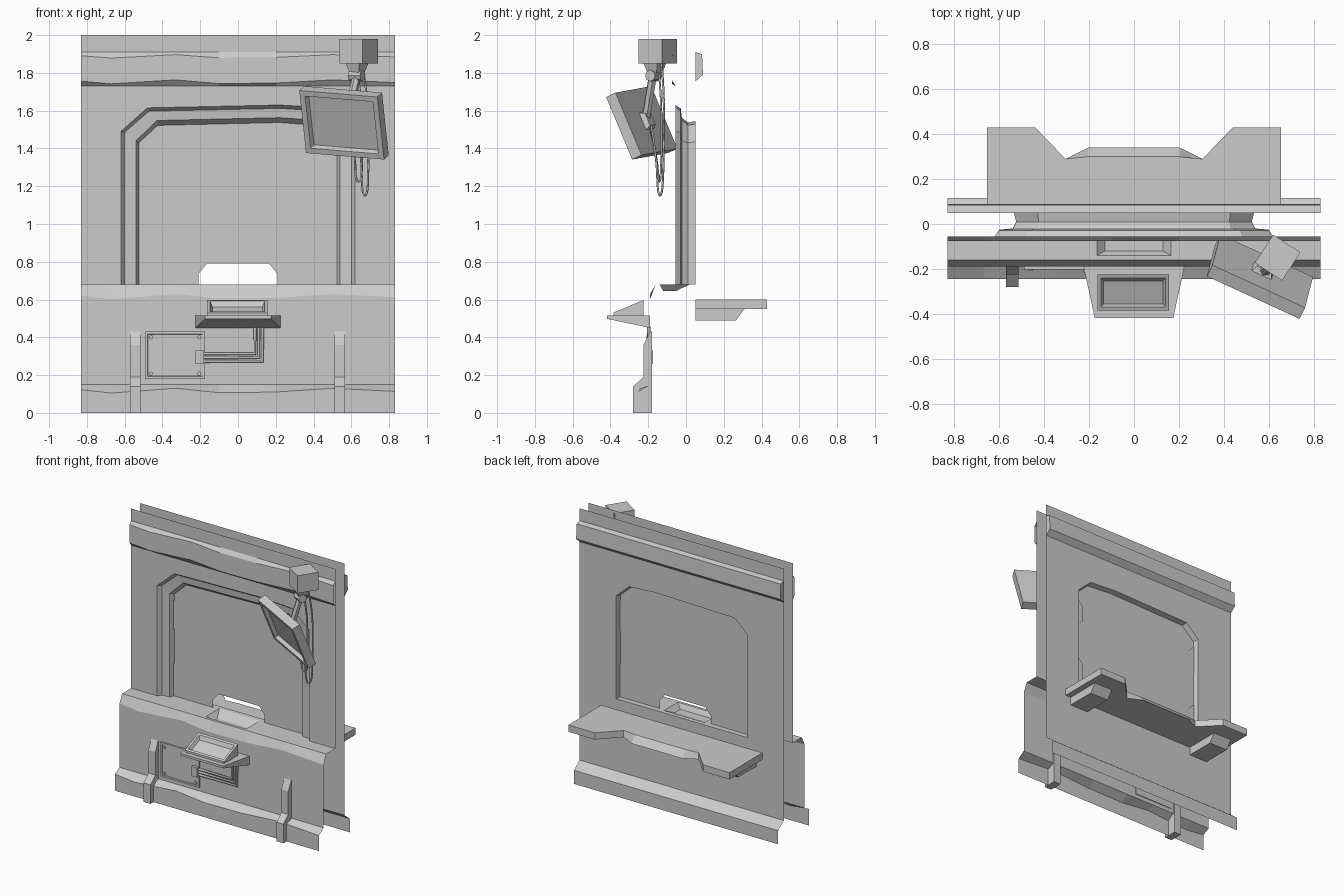
import bpy, bmesh, math
from mathutils import Vector, Matrix

if "Cube" in bpy.data.objects:
    bpy.data.objects.remove(bpy.data.objects["Cube"])


def mesh(name, verts, faces, toward=None, mat=None):
    me = bpy.data.meshes.new(name)
    me.from_pydata([tuple(v) for v in verts], [], faces)
    ob = bpy.data.objects.new(name, me)
    bpy.context.collection.objects.link(ob)
    bm = bmesh.new()
    bm.from_mesh(me)
    bmesh.ops.recalc_face_normals(bm, faces=bm.faces)
    bm.normal_update()
    if toward:  # open sheets: make them face a given way
        s = sum((f.normal * f.calc_area() for f in bm.faces), Vector())
        if s.dot(Vector(toward)) < 0:
            bmesh.ops.reverse_faces(bm, faces=bm.faces)
    bm.to_mesh(me)
    bm.free()
    if mat:
        ob.matrix_world = mat
    return ob


def loft(name, rings, closed=True, cap0=True, cap1=True, toward=None, mat=None):
    n = len(rings[0])
    verts = [p for r in rings for p in r]
    faces = []
    for k in range(len(rings) - 1):
        for i in range(n if closed else n - 1):
            j = (i + 1) % n
            faces.append((k*n + i, k*n + j, (k+1)*n + j, (k+1)*n + i))
    if closed and cap0:
        faces.append(tuple(range(n)))
    if closed and cap1:
        faces.append(tuple(range((len(rings)-1)*n, len(rings)*n)))
    return mesh(name, verts, faces, toward, mat)


def poly(name, pts, toward):
    return mesh(name, pts, [tuple(range(len(pts)))], toward)


def rect(x0, x1, y0, y1, z):
    return [(x0, y0, z), (x1, y0, z), (x1, y1, z), (x0, y1, z)]


def box(name, c, s, rz=0):
    h = [v / 2 for v in s]
    return loft(name, [rect(-h[0], h[0], -h[1], h[1], z) for z in (-h[2], h[2])],
                mat=Matrix.Translation(c) @ Matrix.Rotation(rz, 4, 'Z'))


def extrude_x(name, prof, x0, x1):
    return loft(name, [[(x, y, z) for y, z in prof] for x in (x0, x1)])


def rod(name, p, q, r, sides=8):
    p, q = Vector(p), Vector(q)
    d = q - p
    ring = [(r*math.cos(2*math.pi*i/sides), r*math.sin(2*math.pi*i/sides)) for i in range(sides)]
    m = Matrix.Translation(p) @ d.to_track_quat('Z', 'Y').to_matrix().to_4x4()
    return loft(name, [[(a, b, z) for a, b in ring] for z in (0, d.length)], mat=m)


def tube(name, pts, r, kind='POLY', res=1):
    cu = bpy.data.curves.new(name, 'CURVE')
    cu.dimensions = '3D'
    cu.bevel_depth, cu.bevel_resolution, cu.use_fill_caps = r, res, True
    sp = cu.splines.new(kind)
    sp.points.add(len(pts) - 1)
    for a, b in zip(sp.points, pts):
        a.co = (*b, 1)
    if kind == 'NURBS':
        sp.use_endpoint_u, sp.order_u, sp.resolution_u = True, 3, 4
    ob = bpy.data.objects.new(name, cu)
    bpy.context.collection.objects.link(ob)


W, FRONT, BACK, SILL = .83, -.055, .05, .68

# window frame rings, from front wall to back wall
def window(x, zc, xt, zt, y):
    return [(-x, y, SILL), (-x, y, zc), (-xt, y, zt), (.22, y, zt + .015),
            (xt, y, zt), (x, y, zc), (x, y, SILL)]

outer = window(.62, 1.49, .48, 1.615, FRONT)
inner = window(.525, 1.43, .425, 1.522, .01)
rear = window(.535, 1.435, .43, 1.53, BACK)
loft("window_frame", [outer, window(.60, 1.485, .472, 1.597, -.028),
                      window(.54, 1.44, .43, 1.548, -.022), inner], False, toward=(0, -1, 0))
loft("window_rear_reveal", [inner, rear], False, toward=(0, 0, -1))

# front and back walls around the window
for name, ring, y, d in (("front_wall", outer, FRONT, -1), ("back_wall", rear, BACK, 1)):
    poly(name, [(-W, y, SILL), (-W, y, 2), (W, y, 2), (W, y, SILL)] + ring[::-1], (0, d, 0))

# window pane with pass-through slot
slot = [(.21, .01, .68), (.21, .01, .735), (.165, .01, .79),
        (-.165, .01, .79), (-.21, .01, .735), (-.21, .01, .68)]
poly("window_pane", inner + slot, (0, -1, 0))
for s in (-1, 1):
    for z0, z1 in ((1.17, 1.39), (.68, .93)):
        for y in (.003, .017):
            poly("pane_clip", [(s*.525, y, z0), (s*.475, y, z0 + .05),
                               (s*.475, y, z1 - .05), (s*.525, y, z1)], (0, y - .01, 0))

# worn trims: rows of points running along x, edges slightly wavy
XS = [-.83, -.67, -.33, -.1, .2, .5, .83]
WAVE = [.3, -.7, .8, -.6, -.4, .8, -.2]

def strip(name, rows, d):
    loft(name, [[(x, y, z + a*w) for x, w in zip(XS, WAVE)] for y, z, a in rows], False, toward=d)

strip("front_header_trim", [(FRONT, 1.91, 0), (-.075, 1.887, .012),
                            (-.075, 1.752, .014), (FRONT, 1.73, 0)], (0, -1, 0))
strip("front_lower_panel", [(-.16, SILL, 0), (-.19, .615, .018), (-.19, .15, 0),
                            (-.245, .117, .017), (-.245, 0, 0)], (0, -1, 0))
strip("back_lower_panel", [(BACK, SILL, 0), (BACK, .15, 0), (.115, .10, 0), (.115, 0, 0)], (0, 1, 0))
extrude_x("back_header_trim", [(BACK, 1.91), (.085, 1.90), (.09, 1.79), (BACK, 1.755)], -W, W)

# counter with recessed coin tray
loft("counter_tray", [rect(-.3, .3, -.16, .05, SILL), rect(-.165, .165, -.14, .02, SILL),
                      rect(-.13, .13, -.12, -.055, .645)], cap0=False, toward=(0, 0, 1))
for s in (-1, 1):
    poly("counter_side", [(s*x, y, SILL) for x, y in
         ((.3, -.16), (.83, -.16), (.83, -.055), (.62, -.055), (.6, -.025),
          (.54, -.02), (.525, .01), (.535, .05), (.3, .05))], (0, 0, 1))

# back shelf with two brackets
def shelf(mid, z):
    half = [(.655, .05), (.655, .43), (.44, .43), (.305, .29), (.205, mid)]
    return [(x, y, z) for x, y in half] + [(-x, y, z) for x, y in half[::-1]]

loft("back_shelf", [shelf(.34, .55), shelf(.30, .60)])
for s in (-1, 1):
    extrude_x("shelf_bracket", [(.05, .55), (.31, .55), (.265, .49), (.05, .49)], s*.46, s*.61)

# front pillars
for x in (-.543, .538):
    extrude_x("front_pillar", [(-.18, 0), (-.28, 0), (-.28, .14), (-.225, .19),
                               (-.225, .36), (-.19, .43), (-.18, .43)], x - .028, x + .028)

# front ledge and its sloped dish
loft("front_ledge", [[(-.225, -.19, z0), (.225, -.19, z0), (.175, -.418, z1), (-.175, -.418, z1)]
                     for z0, z1 in ((.45, .498), (.515, .515))])

def dish(i, drop):
    y0, y1 = -.385 + i, -.225 - i
    def z(y):
        return .53 + (y + .385) / .16 * .068 - drop
    return [(-.163 + i, y0, z(y0)), (.157 - i, y0, z(y0)),
            (.157 - i, y1, z(y1)), (-.163 + i, y1, z(y1))]

loft("ledge_dish", [rect(-.163, .157, -.385, -.225, .512), dish(0, 0), dish(.016, 0), dish(.028, .025)])

# service box, corner screws, connector and conduits
loft("service_box", [[(x, y, z) for x, z in ((-.49+i, .18+i), (-.175-i, .18+i),
                      (-.175-i, .43-i), (-.49+i, .43-i))]
                     for i, y in ((0, -.185), (0, -.202), (.012, -.202), (.014, -.198))])
for x in (-.46, -.205):
    for z in (.208, .4):
        rod("box_screw", (x, -.195, z), (x, -.208, z), .011)
box("conduit_connector", (-.203, -.197, .295), (.045, .044, .07))
for k in range(3):
    x, z = .13 - .02*k, .273 + .02*k
    tube("conduit", [(-.18, -.197, z), (x, -.197, z), (x, -.197, .46)], .009)

# ceiling mount and arm
box("mount_box", (.64, -.15, 1.915), (.145, .15, .13), math.radians(-33))
loft("mount_neck", [rect(-a, a, -a, a, z) for a, z in ((.045, 1.855), (.028, 1.80))],
     mat=Matrix.Translation((.63, -.165, 0)) @ Matrix.Rotation(-.57, 4, 'Z'))
rod("arm_pivot", (.595, -.155, 1.785), (.66, -.19, 1.785), .03)
rod("monitor_arm", (.63, -.175, 1.79), (.575, -.215, 1.545), .023, 6)

# tilted monitor
u = Vector((.42, -.193, -.035)).normalized()
v = Vector((-.03, -.14, .33))
v = (v - u * v.dot(u)).normalized()
n = u.cross(v)
M = Matrix.Translation((.549, -.259, 1.524)) @ Matrix((u, v, n)).transposed().to_4x4()

def mr(i, z):
    return rect(-.228 + i, .228 - i, -.18 + i, .18 - i, z)

loft("monitor", [mr(0, -.06), mr(0, 0), mr(.03, 0), mr(.04, -.025)], mat=M)
loft("monitor_socket", [rect(-a, a, -a, a, z) for a, z in ((.05, -.058), (.035, -.085))], mat=M)

# hanging cables
tube("cable_short", [(.62, -.15, 1.86), (.655, -.13, 1.7), (.656, -.13, 1.35), (.655, -.135, 1.225),
                     (.622, -.145, 1.225), (.62, -.155, 1.35), (.61, -.185, 1.5)], .006, 'NURBS', 0)
tube("cable_long", [(.65, -.13, 1.86), (.69, -.115, 1.7), (.69, -.118, 1.35), (.688, -.125, 1.15),
                    (.656, -.15, 1.15), (.655, -.155, 1.35), (.63, -.185, 1.52)], .006, 'NURBS', 0)
